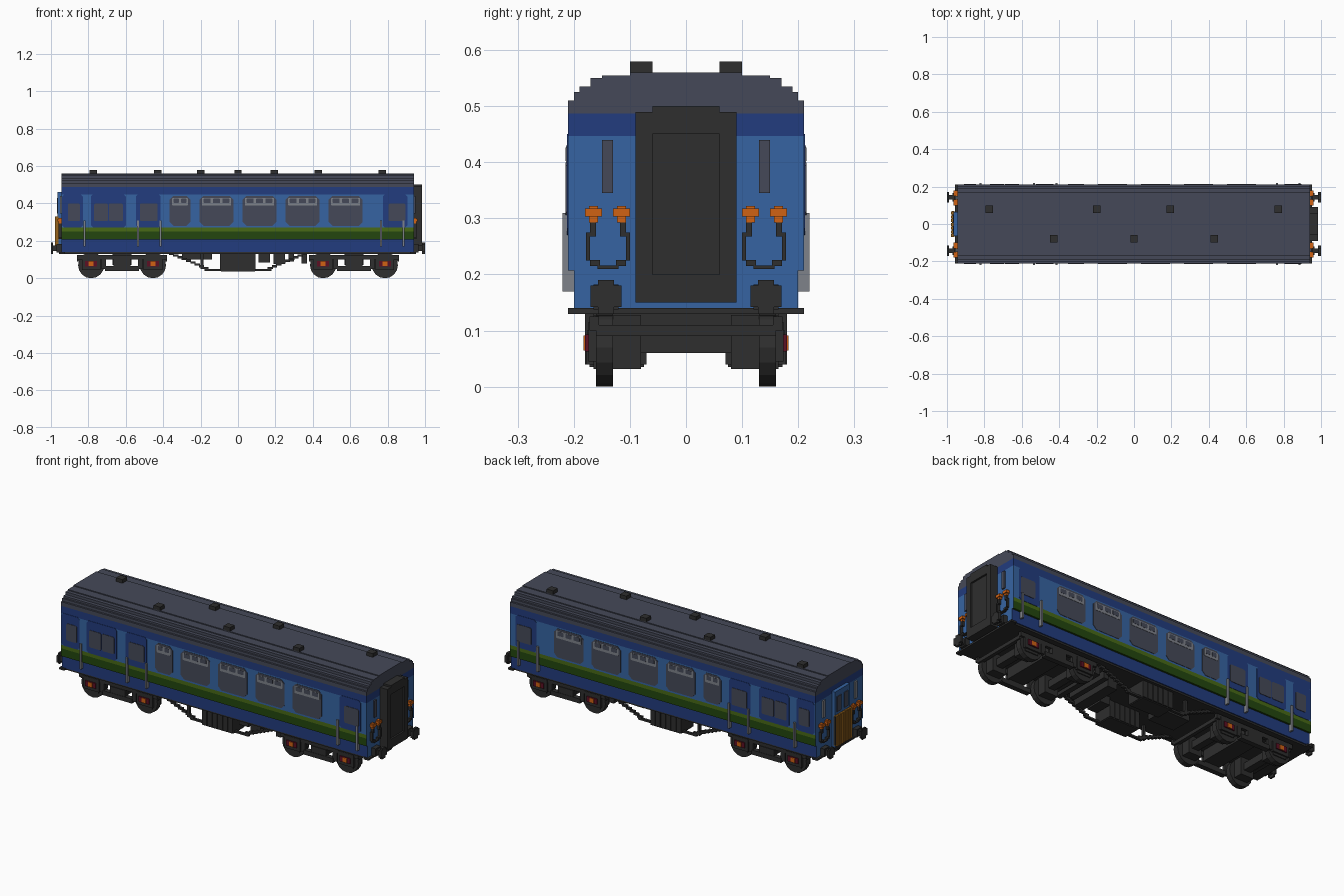
import bpy, bmesh, math
from mathutils import Vector

if "Cube" in bpy.data.objects:
    bpy.data.objects.remove(bpy.data.objects["Cube"])


def material(name, rgb):
    lin = [((c / 255 + 0.055) / 1.055) ** 2.4 for c in rgb] + [1]
    m = bpy.data.materials.new(name)
    m.use_nodes = True
    m.diffuse_color = lin
    m.node_tree.nodes["Principled BSDF"].inputs["Base Color"].default_value = lin
    return m


ROOF = material("slate grey", (69, 73, 88))
LIGHT = material("light blue", (54, 100, 162))
DARK = material("dark blue", (34, 60, 126))
GREEN = material("dark green", (35, 70, 14))
LIME = material("light green", (72, 106, 22))
STEEL = material("light grey", (126, 130, 138))
ORANGE = material("orange", (208, 98, 20))
BLACK = material("charcoal", (46, 46, 46))
RED = material("maroon", (92, 16, 36))
WOOD = material("brown", (150, 98, 28))


def finish(bm, name, mats):
    bmesh.ops.recalc_face_normals(bm, faces=bm.faces)
    me = bpy.data.meshes.new(name)
    bm.to_mesh(me)
    bm.free()
    for m in mats:
        me.materials.append(m)
    ob = bpy.data.objects.new(name, me)
    bpy.context.collection.objects.link(ob)
    return ob


def boxes(name, mat, specs, mirror=False):
    """One object from boxes (x0, x1, y0, y1, z0, z1), optionally mirrored in y."""
    bm = bmesh.new()
    for s in specs:
        for side in ((1, -1) if mirror else (1,)):
            geo = bmesh.ops.create_cube(bm, size=1)["verts"]
            for v in geo:
                v.co = Vector(((s[0] + s[1]) / 2 + v.co.x * (s[1] - s[0]),
                               ((s[2] + s[3]) / 2 + v.co.y * (s[3] - s[2])) * side,
                               (s[4] + s[5]) / 2 + v.co.z * (s[5] - s[4])))
    return finish(bm, name, [mat])


def plates(name, mat, rects, y0, y1, c):
    """Side plates (x0, x1, z0, z1) with chamfered corners, on both sides."""
    bm = bmesh.new()
    for a, b, lo, hi in rects:
        pts = [(a + c, lo), (b - c, lo), (b, lo + c), (b, hi - c),
               (b - c, hi), (a + c, hi), (a, hi - c), (a, lo + c)]
        for side in (1, -1):
            f = bm.faces.new([bm.verts.new((x, y0 * side, z)) for x, z in pts])
            ext = bmesh.ops.extrude_face_region(bm, geom=[f])["geom"]
            for v in ext:
                if isinstance(v, bmesh.types.BMVert):
                    v.co.y = y1 * side
    return finish(bm, name, [mat])


# Body shell: stepped profile, cut into colour bands by height
half = [(0.20, 0.14), (0.20, 0.207), (0.21, 0.207), (0.21, 0.51), (0.20, 0.51),
        (0.20, 0.525), (0.19, 0.525), (0.19, 0.535), (0.17, 0.535), (0.17, 0.55),
        (0.15, 0.55), (0.15, 0.555), (0.10, 0.555), (0.10, 0.56)]
outline = half + [(-y, z) for y, z in reversed(half)]
bm = bmesh.new()
face = bm.faces.new([bm.verts.new((-0.945, y, z)) for y, z in outline])
for v in bmesh.ops.extrude_face_region(bm, geom=[face])["geom"]:
    if isinstance(v, bmesh.types.BMVert):
        v.co.x = 0.94
for z in (0.235, 0.25, 0.27, 0.447, 0.487):
    bmesh.ops.bisect_plane(bm, geom=bm.verts[:] + bm.edges[:] + bm.faces[:],
                           plane_co=(0, 0, z), plane_no=(0, 0, 1))
bm.normal_update()
for f in bm.faces:
    z = f.calc_center_median().z
    if z > 0.487:
        f.material_index = 0
    elif z > 0.447:
        f.material_index = 2
    elif z > 0.27 or abs(f.normal.x) > 0.5:
        f.material_index = 1
    elif z > 0.25:
        f.material_index = 4
    elif z > 0.207:
        f.material_index = 3
    else:
        f.material_index = 2
finish(bm, "coach_body", [ROOF, LIGHT, DARK, GREEN, LIME])
boxes("roof_vents", BLACK, [(x - 0.02, x + 0.02, s * 0.08 - 0.02, s * 0.08 + 0.02, 0.555, 0.58)
                            for x, s in zip((-0.775, -0.43, -0.2, 0, 0.195, 0.43, 0.77),
                                            (1, -1, 1, -1, 1, -1, 1))])

# Dark door panels, windows and ventilators on both sides
plates("door_panels", DARK, [(-0.94, -0.83, 0.27, 0.45), (-0.785, -0.60, 0.27, 0.45),
                             (-0.545, -0.415, 0.27, 0.45), (0.775, 0.905, 0.27, 0.45)],
       0.208, 0.212, 0.012)
plates("door_windows", ROOF, [(-0.91, -0.845, 0.305, 0.40), (-0.77, -0.695, 0.305, 0.40),
                              (-0.69, -0.615, 0.305, 0.40), (-0.525, -0.43, 0.305, 0.40),
                              (0.805, 0.895, 0.305, 0.40)], 0.209, 0.2145, 0.006)
bays = [(-0.365, -0.255)] + [(x, x + 0.18) for x in (-0.205, 0.025, 0.255, 0.485)]
plates("saloon_windows", ROOF, [(a, b, 0.28, 0.44) for a, b in bays], 0.208, 0.212, 0.02)
plates("window_ventilators", STEEL, [(a + 0.012, b - 0.012, 0.388, 0.43) for a, b in bays],
       0.209, 0.2135, 0.004)
panes = []
for a, b in bays:
    n = 2 if b - a < 0.15 else 3
    w = (b - a - 0.03) / n
    panes += [(a + 0.015 + i * w + 0.006, a + 0.015 + (i + 1) * w - 0.006, 0.402, 0.426)
              for i in range(n)]
plates("ventilator_panes", ROOF, panes, 0.209, 0.2145, 0.003)
boxes("handrails", STEEL, [(x - 0.005, x + 0.005, 0.198, 0.22, z0, z1)
                           for x in (-0.82, -0.535, -0.415, 0.765, 0.885)
                           for z0, z1 in ((0.17, 0.31),)], True)

# Gangway bellows and its recessed-looking door at the right end
boxes("gangway", BLACK, [(0.93, 0.975, -0.09, 0.09, 0.15, 0.49),
                         (0.93, 0.985, 0.06, 0.09, 0.15, 0.49),
                         (0.93, 0.985, -0.09, -0.06, 0.15, 0.49),
                         (0.93, 0.985, -0.06, 0.06, 0.45, 0.50),
                         (0.93, 0.985, -0.06, 0.06, 0.15, 0.20)])

# Doorway at the left end: blue upper door, plank lower gate
boxes("end_door", LIGHT, [(-0.965, -0.94, -0.065, 0.065, 0.15, 0.46)])
boxes("end_door_windows", ROOF, [(-0.969, -0.96, 0.012, 0.05, 0.345, 0.43)], True)
boxes("end_gate_planks", WOOD, [(-0.978, -0.96, -0.07 + i * 0.02, -0.054 + i * 0.02, 0.16, 0.33)
                                for i in range(7)])
boxes("end_gate_backing", BLACK, [(-0.972, -0.96, -0.07, 0.07, 0.165, 0.325)])

# Lamps, hoses, slots and buffers repeated at both ends
for side, end, label in ((1, 0.94, "right"), (-1, -0.945, "left")):
    def span(d0, d1):
        return tuple(sorted((end + side * d0, end + side * d1)))

    boxes(label + "_end_slots", STEEL if side < 0 else ROOF,
          [span(-0.005, 0.008) + (0.13, 0.15, 0.345, 0.44)], True)
    lamps = []
    for y in (0.115, 0.165):
        lamps += [span(-0.005, 0.02) + (y - 0.015, y + 0.015, 0.303, 0.318),
                  span(-0.005, 0.015) + (y - 0.008, y + 0.008, 0.293, 0.322)]
    boxes(label + "_end_taps", ORANGE, lamps, True)
    hoses = [span(-0.005, 0.015) + r for r in
             ((0.10, 0.107, 0.225, 0.275), (0.171, 0.178, 0.225, 0.275),
              (0.107, 0.118, 0.268, 0.295), (0.16, 0.171, 0.268, 0.295),
              (0.107, 0.125, 0.215, 0.226), (0.153, 0.171, 0.215, 0.226),
              (0.12, 0.158, 0.210, 0.216))]
    boxes(label + "_end_hoses", BLACK, hoses, True)
    boxes(label + "_buffers", BLACK, [span(-0.01, 0.05) + (0.13, 0.155, 0.145, 0.175),
                                      span(-0.01, 0.025) + (0.12, 0.165, 0.138, 0.182),
                                      span(0.045, 0.06 if side > 0 else 0.055) +
                                      (0.115, 0.17, 0.142, 0.18),
                                      span(0.045, 0.06 if side > 0 else 0.055) +
                                      (0.128, 0.157, 0.13, 0.19)], True)
    boxes(label + "_buffer_beam", BLACK, [span(-0.02, 0.012) + (-0.21, 0.21, 0.13, 0.14)])

# Underframe floor
boxes("underframe", BLACK, [(-0.94, 0.935, -0.195, 0.195, 0.13, 0.142)])

# Bogies: wheels, axles, side frames and axle boxes
bm = bmesh.new()
for x in (-0.785, -0.455, 0.455, 0.785):
    for y in (-0.145, 0.145):
        geo = bmesh.ops.create_cone(bm, cap_ends=True, segments=16, radius1=0.07,
                                    radius2=0.07, depth=0.03)["verts"]
        for v in geo:
            v.co = Vector((x + v.co.x, y + v.co.z, 0.07 + v.co.y))
finish(bm, "wheels", [BLACK])
frames, axle_boxes, red, cap, cross = [], [], [], [], []
for c in (-0.62, 0.62):
    frames += [(c - 0.24, c + 0.24, 0.155, 0.172, 0.10, 0.125),
               (c - 0.09, c + 0.09, 0.15, 0.178, 0.04, 0.065),
               (c - 0.11, c - 0.085, 0.155, 0.172, 0.05, 0.115),
               (c + 0.085, c + 0.11, 0.155, 0.172, 0.05, 0.115),
               (c - 0.045, c + 0.045, 0.15, 0.176, 0.06, 0.10)]
    cross += [(c - 0.05, c + 0.05, -0.155, 0.155, 0.07, 0.135),
              (c - 0.24, c - 0.22, -0.16, 0.16, 0.09, 0.11),
              (c + 0.22, c + 0.24, -0.16, 0.16, 0.09, 0.11)]
    for x in (c - 0.165, c + 0.165):
        axle_boxes += [(x - 0.05, x + 0.05, 0.155, 0.174, 0.045, 0.115),
                       (x - 0.04, x + 0.04, 0.08, 0.165, 0.032, 0.128)]
        red += [(x - 0.032, x + 0.032, 0.17, 0.18, 0.063, 0.093)]
        cap += [(x - 0.013, x + 0.013, 0.17, 0.183, 0.065, 0.091)]
        cross += [(x - 0.02, x + 0.02, -0.13, 0.13, 0.06, 0.10)]
boxes("bogie_side_frames", BLACK, frames, True)
boxes("axle_box_housings", BLACK, axle_boxes, True)
boxes("axle_box_covers", RED, red, True)
boxes("axle_box_caps", ORANGE, cap, True)
boxes("bogie_axles", BLACK, cross)

# Stepped truss rods and equipment boxes under the middle
truss = []
for i in range(9):
    x, z = 0.37 - i * 0.023, 0.125 - i * 0.0095
    truss += [(x - 0.028, x, 0.15, 0.165, z, z + 0.012), (-x, 0.028 - x, 0.15, 0.165, z, z + 0.012)]
truss += [(-0.18, 0.18, 0.15, 0.165, 0.04, 0.05), (-0.20, -0.185, 0.15, 0.165, 0.05, 0.13)]
boxes("truss_rods", BLACK, truss, True)
boxes("equipment_boxes", BLACK, [(-0.095 + i * 0.032, -0.067 + i * 0.032, 0.07, 0.18, 0.04, 0.135)
                                 for i in range(6)] + [(-0.09, 0.09, 0.075, 0.172, 0.035, 0.135)], True)
boxes("underfloor_tanks", BLACK, [(0.11, 0.17, -0.15, -0.05, 0.085, 0.135),
                                  (0.19, 0.25, -0.16, 0.10, 0.075, 0.135),
                                  (0.27, 0.30, -0.13, 0.13, 0.09, 0.135),
                                  (0.34, 0.37, -0.15, 0.15, 0.08, 0.135),
                                  (-0.30, -0.14, -0.06, 0.06, 0.10, 0.135)])
